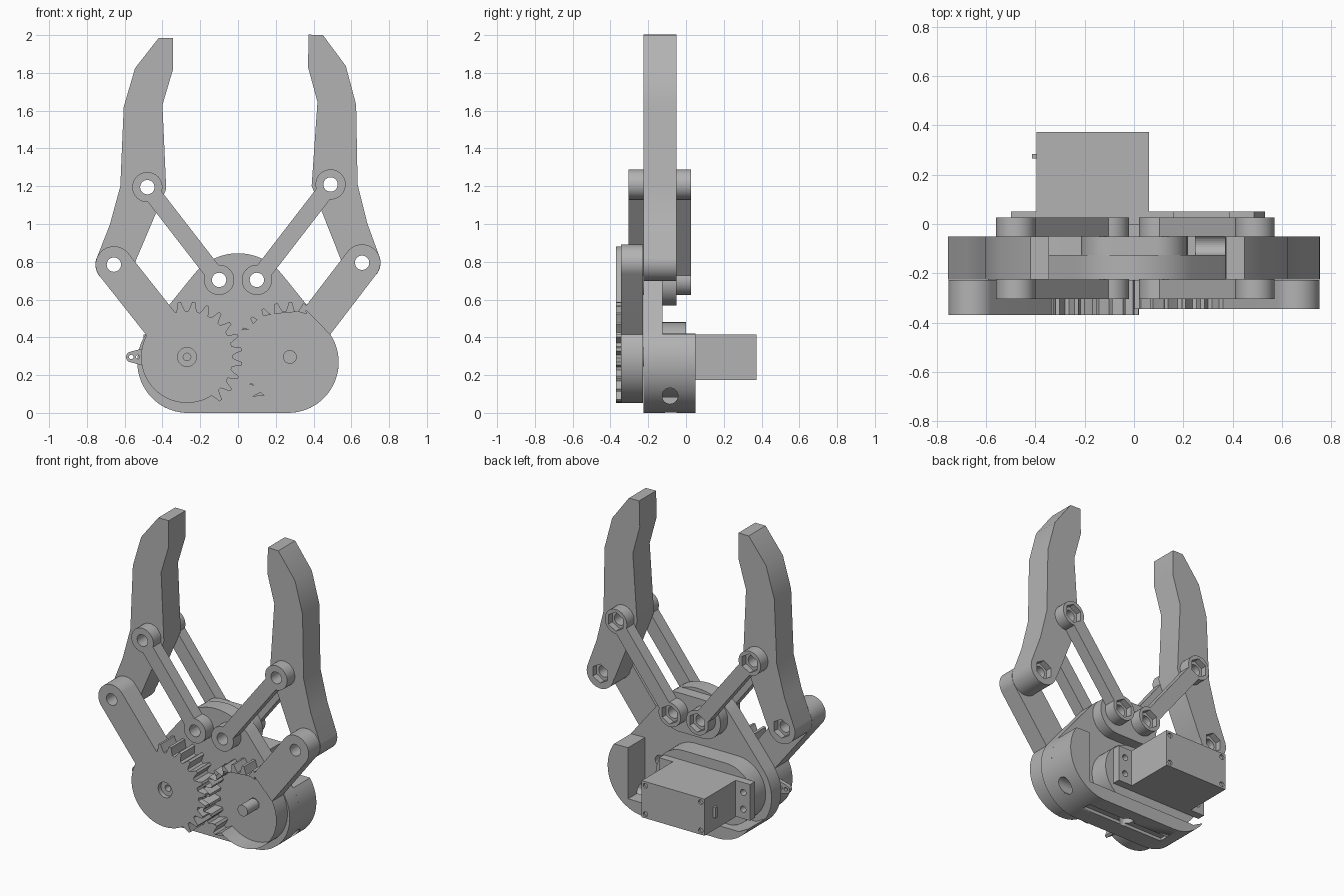
import bpy, bmesh, math
from math import cos, sin, radians, degrees, atan2, asin
from mathutils import Vector, geometry

if "Cube" in bpy.data.objects:
    bpy.data.objects.remove(bpy.data.objects["Cube"])

grey = bpy.data.materials.new("plain grey")
grey.use_nodes = True
grey.diffuse_color = (0.45, 0.45, 0.45, 1)
grey.node_tree.nodes["Principled BSDF"].inputs["Base Color"].default_value = grey.diffuse_color


# Helpers: outlines are (x, z) points
def arc(c, r, a0, a1, n=24):
    angles = [radians(a0 + (a1 - a0) * i / n) for i in range(n + 1)]
    return [(c[0] + r * cos(a), c[1] + r * sin(a)) for a in angles]


def circle(c, r, n=32, start=0):
    return arc(c, r, start, start + 360, n)[:-1]


def hexagon(c, r=0.062):
    return circle(c, r, 6, 30)


def hull(*circles):
    pts = [Vector(p) for x, z, r in circles for p in circle((x, z), r, 64)]
    return [tuple(pts[i]) for i in geometry.convex_hull_2d(pts)]


def rect(x0, x1, z0, z1):
    return [(x0, z0), (x1, z0), (x1, z1), (x0, z1)]


def plate(name, outline, y0, y1, holes=()):
    """Extrude a filled outline with holes from y0 to y1."""
    cu = bpy.data.curves.new(name, 'CURVE')
    cu.dimensions, cu.fill_mode, cu.extrude = '2D', 'BOTH', (y1 - y0) / 2
    for loop in [outline, *holes]:
        sp = cu.splines.new('POLY')
        sp.points.add(len(loop) - 1)
        for p, (x, z) in zip(sp.points, loop):
            p.co = (x, z, 0, 1)
        sp.use_cyclic_u = True
    ob = bpy.data.objects.new(name, cu)
    bpy.context.collection.objects.link(ob)
    bpy.ops.object.select_all(action='DESELECT')
    ob.select_set(True)
    bpy.context.view_layer.objects.active = ob
    bpy.ops.object.convert(target='MESH')
    ob = bpy.context.view_layer.objects.active
    bm = bmesh.new()
    bm.from_mesh(ob.data)
    for v in bm.verts:
        v.co = (v.co.x, (y0 + y1) / 2 - v.co.z, v.co.y)
    bmesh.ops.remove_doubles(bm, verts=bm.verts, dist=1e-5)
    bmesh.ops.recalc_face_normals(bm, faces=bm.faces)
    bm.to_mesh(ob.data)
    bm.free()
    ob.data.materials.clear()
    ob.data.materials.append(grey)
    bpy.ops.object.shade_smooth_by_angle(angle=radians(30))
    return ob


def cut(ob, cutter):
    mod = ob.modifiers.new("cut", 'BOOLEAN')
    mod.operation, mod.solver, mod.object = 'DIFFERENCE', 'EXACT', cutter
    cutter.hide_render = True
    cutter.hide_set(True)


def nutted(name, outline, y0, y1, round_at, nut_at):
    """Plate with bolt holes and hexagonal nut pockets in its back."""
    bolts = [circle(c, 0.038) for c in round_at]
    pockets = [hexagon(c) if c in nut_at else circle(c, 0.038) for c in round_at]
    plate(name, outline, y0, y1 - 0.04, bolts)
    plate(name + "_nut_layer", outline, y1 - 0.04, y1, pockets)


def gear_arm(centre, pivot, phase):
    """Gear sector with an arm, drawn for the -x side."""
    dx, dz = pivot[0] - centre[0], pivot[1] - centre[1]
    aim, root, tip, half, pitch = degrees(atan2(dz, dx)), 0.243, 0.292, 0.097, 15
    spread = degrees(asin(half / root))
    pts = arc(centre, root, aim + spread, 303, 32)
    first = 308 + phase
    for k in range(11):
        mid = first + k * pitch
        for off, r in ((-5.5, root), (-3.6, 0.262), (-1.6, tip), (1.6, tip), (3.6, 0.262), (5.5, root)):
            a = radians(mid + off)
            pts.append((centre[0] + r * cos(a), centre[1] + r * sin(a)))
    pts += arc(centre, root, 360 + aim - spread, 360 + aim - spread, 1)[:1]
    return pts + arc(pivot, half, aim - 90, aim + 90)


# Gripper sides: gears, arms, fingers, links
FINGER = [(0.237, 1.2), (0.312, 1.2), (0.312, 1.03), (0.257, 0.845), (0.277, 0.4), (0.107, 0.0)]
FINGER += arc((0, 0), 0.098, -10, -195)
FINGER += [(-0.022, 0.21), (0.034, 0.415), (0.052, 0.835), (0.112, 1.04)]
sides = [("right", -1, (-0.27, 0.296), (-0.657, 0.785), 0, 0, -0.37),
         ("left", 1, (-0.275, 0.296), (-0.657, 0.795), 7.5, 1.4, -0.345)]
for side, sx, hub, pivot, phase, tilt, y_front in sides:
    flip = lambda pts: [(-sx * x if sx < 0 else -x, z) for x, z in pts]
    t = radians(tilt)
    turn = lambda p: (pivot[0] + p[0] * cos(t) - p[1] * sin(t), pivot[1] + p[0] * sin(t) + p[1] * cos(t))
    knuckle = turn((0.177, 0.41))
    low = (-0.1, 0.704)
    p_hub, p_pivot, p_knuckle, p_low = flip([hub, pivot, knuckle, low])

    plate(side + "_gear_arm", flip(gear_arm(hub, pivot, phase)), y_front, -0.228,
          [circle(p_pivot, 0.038), circle(p_hub, 0.05 if sx < 0 else 0.036)])
    nutted(side + "_finger", flip([turn(p) for p in FINGER]), -0.225, -0.05,
           [p_pivot, p_knuckle], [p_pivot])

    # Parallel links: a narrow bar between two round eyes
    aim = degrees(atan2(low[1] - knuckle[1], low[0] - knuckle[0]))
    link = arc(knuckle, 0.08, aim + 35, aim + 325) + arc(low, 0.08, aim - 145, aim + 145)
    plate(side + "_front_link", flip(link), -0.305, -0.225,
          [circle(p_knuckle, 0.038), circle(p_low, 0.038)])
    nutted(side + "_rear_link", flip(link), -0.05, 0.027, [p_knuckle, p_low], [p_knuckle, p_low])

# Servo spline screw and horn in the driven gear
plate("horn_screw", circle((-0.27, 0.296), 0.05), -0.34, -0.23, [circle((-0.27, 0.296), 0.02)])
plate("servo_horn", hull((-0.48, 0.296, 0.05), (-0.565, 0.296, 0.028)), -0.25, -0.226,
      [circle((-0.565, 0.296), 0.012, 12), circle((-0.53, 0.296), 0.01, 12)])

# Base plate and top boss
R = 0.268
bolts = [circle((x, 0.704), 0.038) for x in (-0.1, 0.1)]
axle = circle((0.275, 0.296), 0.036)
base = plate("base_plate", hull((0, 0.545, 0.3), (-0.265, R, R), (0.265, R, R)),
             -0.225, -0.125, bolts + [axle])
plate("top_boss", hull((-0.088, 0.695, 0.127), (0.088, 0.695, 0.127)), -0.125, -0.05, bolts)

# Lower rim: tall on the left side, low on the servo side
rim_outline = [(0.385, 0.42)] + arc((0.265, R), R, 34, -90) + arc((-0.265, R), R, -90, -147)
rim_outline += [(-0.42, 0.085), (0.385, 0.085)]
rim = plate("lower_rim", rim_outline, -0.125, 0.05)

# Rim cutters: side bolt hole and slot under the base
bpy.ops.mesh.primitive_cylinder_add(vertices=32, radius=0.042, depth=0.5,
                                    location=(0.5, -0.085, 0.09), rotation=(0, math.pi / 2, 0))
hole = bpy.context.object
hole.name = "side_hole_cutter"
slot = plate("slot_cutter", rect(-0.3, 0.3, -0.05, 0.02), -0.11, -0.05)
bpy.ops.mesh.primitive_cylinder_add(vertices=32, radius=0.045, depth=0.4, location=(0, -0.07, 0))
well = bpy.context.object
well.name = "bottom_hole_cutter"
for cutter in (hole, slot, well):
    cut(rim, cutter)

# Servo: mount, flange, case, cover, cable stub
plate("servo_mount", hull((-0.29, 0.28, 0.2), (0.02, 0.28, 0.2)), -0.125, 0.0)
plate("servo_flange", rect(-0.5, 0.16, 0.178, 0.415), 0.0, 0.05,
      [circle((x, z), 0.02, 16) for x in (-0.45, 0.11) for z in (0.24, 0.35)])
case = rect(-0.395, 0.06, 0.175, 0.415)
plate("servo_case", case, 0.05, 0.36)
plate("servo_cover", case, 0.36, 0.373,
      [circle((x, z), 0.016, 16) for x in (-0.368, 0.033) for z in (0.202, 0.388)])
plate("cable_stub", rect(-0.415, -0.39, 0.26, 0.33), 0.265, 0.285)
